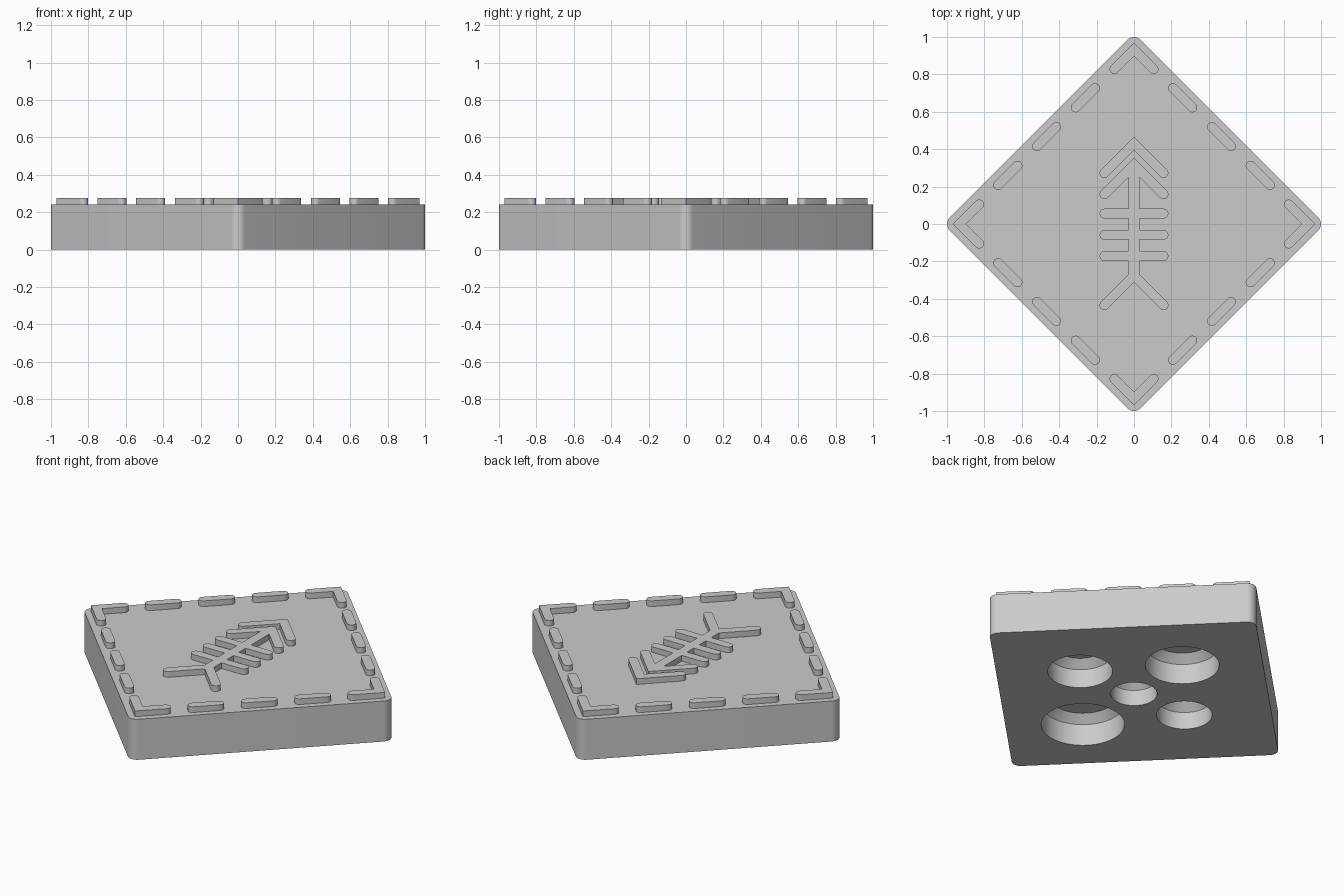
import bpy
import bmesh
from math import pi, cos, sin, radians, sqrt
from mathutils import Matrix

if "Cube" in bpy.data.objects:
    bpy.data.objects.remove(bpy.data.objects["Cube"])

BASE_TOP = 0.241
RELIEF_TOP = 0.275
STROKE = 0.026           # half width of every raised line
MITRE = STROKE * sqrt(2)

grey = bpy.data.materials.new("plain_grey")
grey.use_nodes = True
colour = (0.6, 0.6, 0.6, 1)
grey.diffuse_color = colour
grey.node_tree.nodes["Principled BSDF"].inputs["Base Color"].default_value = colour


def arc(cx, cy, radius, start, end, steps=10):
    """Points on an arc, angles in degrees."""
    angles = [radians(start + (end - start) * i / steps) for i in range(steps + 1)]
    return [(cx + radius * cos(a), cy + radius * sin(a)) for a in angles]


def cap(cx, cy, heading):
    """Round end of a line, walked clockwise."""
    return arc(cx, cy, STROKE, heading + 90, heading - 90)


def mirrored(half):
    """Close a right-hand outline with its mirror image."""
    return half + [(-x, y) for x, y in reversed(half) if abs(x) > 1e-6]


def finish(name, bm):
    bmesh.ops.recalc_face_normals(bm, faces=bm.faces)
    mesh = bpy.data.meshes.new(name)
    bm.to_mesh(mesh)
    bm.free()
    mesh.materials.append(grey)
    obj = bpy.data.objects.new(name, mesh)
    bpy.context.collection.objects.link(obj)
    return obj


def smooth(obj):
    bpy.ops.object.select_all(action='DESELECT')
    obj.select_set(True)
    bpy.context.view_layer.objects.active = obj
    bpy.ops.object.shade_smooth_by_angle(angle=radians(30))


def slab(name, outline, z0, z1, turn=0):
    """Extrude an outline between two heights, turned about the z axis."""
    bm = bmesh.new()
    face = bm.faces.new([bm.verts.new((x, y, z0)) for x, y in outline])
    new = bmesh.ops.extrude_face_region(bm, geom=[face])["geom"]
    top = [v for v in new if isinstance(v, bmesh.types.BMVert)]
    bmesh.ops.translate(bm, verts=top, vec=(0, 0, z1 - z0))
    bmesh.ops.rotate(bm, verts=bm.verts, matrix=Matrix.Rotation(radians(turn), 3, 'Z'))
    return finish(name, bm)


def relief(name, outline, turn=0):
    smooth(slab(name, outline, BASE_TOP, RELIEF_TOP, turn))


def chevron(tip, reach):
    """Pointed line: centre line tip height and half span of its end centres."""
    return mirrored([(0, tip + MITRE)] + cap(reach, tip - reach, -45) + [(0, tip - MITRE)])


def pocket_cutter(x, y, radius):
    """Round pocket with a sloped rim at its inner end."""
    wall = 0.05 + 0.35 * radius
    bevel = 0.045
    bm = bmesh.new()
    rings = []
    for r, z in ((radius, -0.1), (radius, wall), (radius - bevel, wall + bevel)):
        rings.append([bm.verts.new((x + px, y + py, z)) for px, py in arc(0, 0, r, 0, 360, 64)[:-1]])
    for low, high in zip(rings, rings[1:]):
        for i in range(len(low)):
            bm.faces.new((low[i - 1], low[i], high[i], high[i - 1]))
    bm.faces.new(rings[0])
    bm.faces.new(rings[-1])
    return finish("pocket_cutter", bm)


# Diamond base with rounded corners
corner = 0.05
centre = 1 - corner
outline = []
for i in range(4):
    a = i * pi / 2
    outline += arc(centre * cos(a), centre * sin(a), corner, i * 90 - 45, i * 90 + 45)
base = slab("base", outline, 0, BASE_TOP)

# Five round pockets in the underside, four around a small middle one
pockets = [(0, 0, 0.125)]
for angle, radius in ((180, 0.15), (0, 0.175), (90, 0.2), (270, 0.225)):
    d = radius + 0.205
    pockets.append((d * cos(radians(angle)), d * sin(radians(angle)), radius))
for x, y, radius in pockets:
    cutter = pocket_cutter(x, y, radius)
    cutter.hide_render = True
    mod = base.modifiers.new("pocket", 'BOOLEAN')
    mod.object = cutter
    mod.solver = 'EXACT'
    bpy.context.view_layer.objects.active = base
    bpy.ops.object.modifier_apply(modifier=mod.name)
    bpy.data.objects.remove(cutter)
smooth(base)

# Border: a chevron in each corner and three dashes along each side
border = 0.935
half_dash = 0.073
for side in range(4):
    turn = side * 90
    relief("corner_chevron", chevron(border - 0.002, 0.105), turn)
    for shift in (-1, 0, 1):
        x = shift * 0.293
        y = border / sqrt(2)
        dash = cap(x + half_dash, y, 0) + cap(x - half_dash, y, 180)
        relief("border_dash", dash, turn + 45)

# Loose chevron above the central sign
reach = 0.158
relief("arrow_chevron", chevron(0.43, reach))

# Central sign: arrow head, spine, three ribs and a forked tail
spine = 0.029
head = 0.317
tail = -0.276
half = [(0, head + MITRE)] + cap(reach, head - reach, -45)
half.append((spine, head - MITRE - spine))
for y in (0.056, -0.058, -0.171):
    half += [(spine, y + STROKE)] + cap(reach, y, 0) + [(spine, y - STROKE)]
half.append((spine, tail + MITRE - spine))
half += cap(reach, tail - reach, -45) + [(0, tail - MITRE)]
relief("central_sign", mirrored(half))
